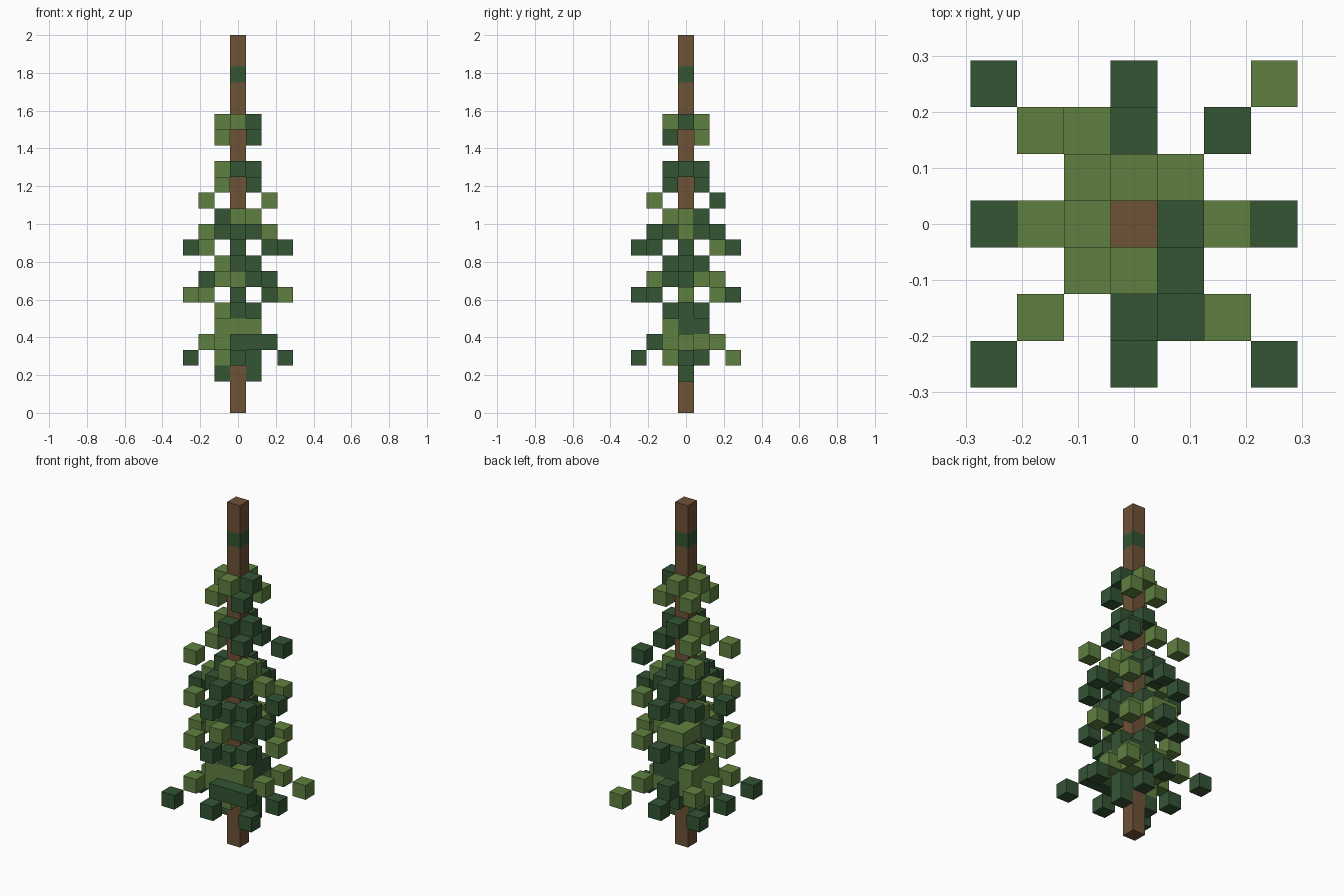
import bpy
import bmesh
from mathutils import Vector

if "Cube" in bpy.data.objects:
    bpy.data.objects.remove(bpy.data.objects["Cube"], do_unlink=True)

HEIGHT = 24            # trunk height in blocks
S = 2 / HEIGHT         # block size


def material(name, rgb):
    m = bpy.data.materials.new(name)
    m.use_nodes = True
    m.diffuse_color = (*rgb, 1)
    bsdf = m.node_tree.nodes["Principled BSDF"]
    bsdf.inputs["Base Color"].default_value = (*rgb, 1)
    bsdf.inputs["Roughness"].default_value = 0.9
    return m


MATS = {
    "B": material("bark brown", (0.156, 0.084, 0.037)),
    "D": material("dark green", (0.033, 0.089, 0.034)),
    "L": material("light green", (0.114, 0.216, 0.051)),
}
LETTERS = list(MATS)

# Ring patterns: front, right-hand, back, left-hand arms / the four diagonals
ARMS = [(0, -1), (1, 0), (0, 1), (-1, 0)]
DIAGONALS = [(-1, -1), (1, -1), (1, 1), (-1, 1)]

# Needle layers: part name -> (layer, pattern, radius, colours)
TIERS = {
    "top_needles": [
        (18, ARMS, 1, "LDLL"), (17, DIAGONALS, 1, "LDLL")],
    "upper_branches": [
        (15, ARMS, 1, "DDDL"), (14, DIAGONALS, 1, "LDDL"),
        (13, DIAGONALS, 2, "LLDL")],
    "middle_branches": [
        (12, ARMS, 1, "LLDD"), (11, DIAGONALS, 1, "DDDD"),
        (11, ARMS, 2, "DLDL"), (10, DIAGONALS, 2, "LDLD"),
        (10, ARMS, 3, "DDDD")],
    "lower_branches": [
        (9, ARMS, 1, "DDDL"), (8, DIAGONALS, 1, "LDLL"),
        (8, ARMS, 2, "LDLD"), (7, DIAGONALS, 2, "LDLD"),
        (7, ARMS, 3, "DLDL")],
    "bottom_branches": [
        (6, ARMS, 1, "DDDL"), (5, ARMS, 1, "LDDL"),
        (5, DIAGONALS, 1, "LLDL"), (4, DIAGONALS, 1, "LLLL"),
        (4, ARMS, 2, "DLDL"), (4, DIAGONALS, 2, "LDLL"),
        (3, ARMS, 1, "LDDL"), (3, ARMS, 3, "DDDD"),
        (3, DIAGONALS, 3, "DDLD")],
}

# Collect the blocks of every part
parts = {"trunk": {(0, 0, k): "B" for k in range(HEIGHT)}}
parts["trunk"][0, 0, 21] = "D"
for name, rings in TIERS.items():
    parts[name] = {(x * r, y * r, k): c
                   for k, pattern, r, colours in rings
                   for (x, y), c in zip(pattern, colours)}

# Single stray needles
parts["lower_branches"][-1, 2, 8] = "L"
parts["bottom_branches"][1, -2, 4] = "D"
for side in (-1, 1):
    parts["bottom_branches"][side, 0, 2] = "D"

filled = set().union(*parts.values())


def build(name, blocks):
    """Join cubes into one mesh and drop the faces hidden by a neighbour."""
    bm = bmesh.new()
    hidden = []
    for cell, colour in blocks.items():
        verts = bmesh.ops.create_cube(bm, size=S)["verts"]
        centre = Vector(cell) + Vector((0, 0, 0.5))
        faces = {f for v in verts for f in v.link_faces}
        for f in faces:
            f.normal_update()
            f.material_index = LETTERS.index(colour)
            if tuple(c + round(n) for c, n in zip(cell, f.normal)) in filled:
                hidden.append(f)
        bmesh.ops.translate(bm, verts=verts, vec=centre * S)
    bmesh.ops.delete(bm, geom=hidden, context="FACES")
    mesh = bpy.data.meshes.new(name)
    bm.to_mesh(mesh)
    bm.free()
    for m in MATS.values():
        mesh.materials.append(m)
    bpy.context.collection.objects.link(bpy.data.objects.new(name, mesh))


for name, blocks in parts.items():
    build(name, blocks)
